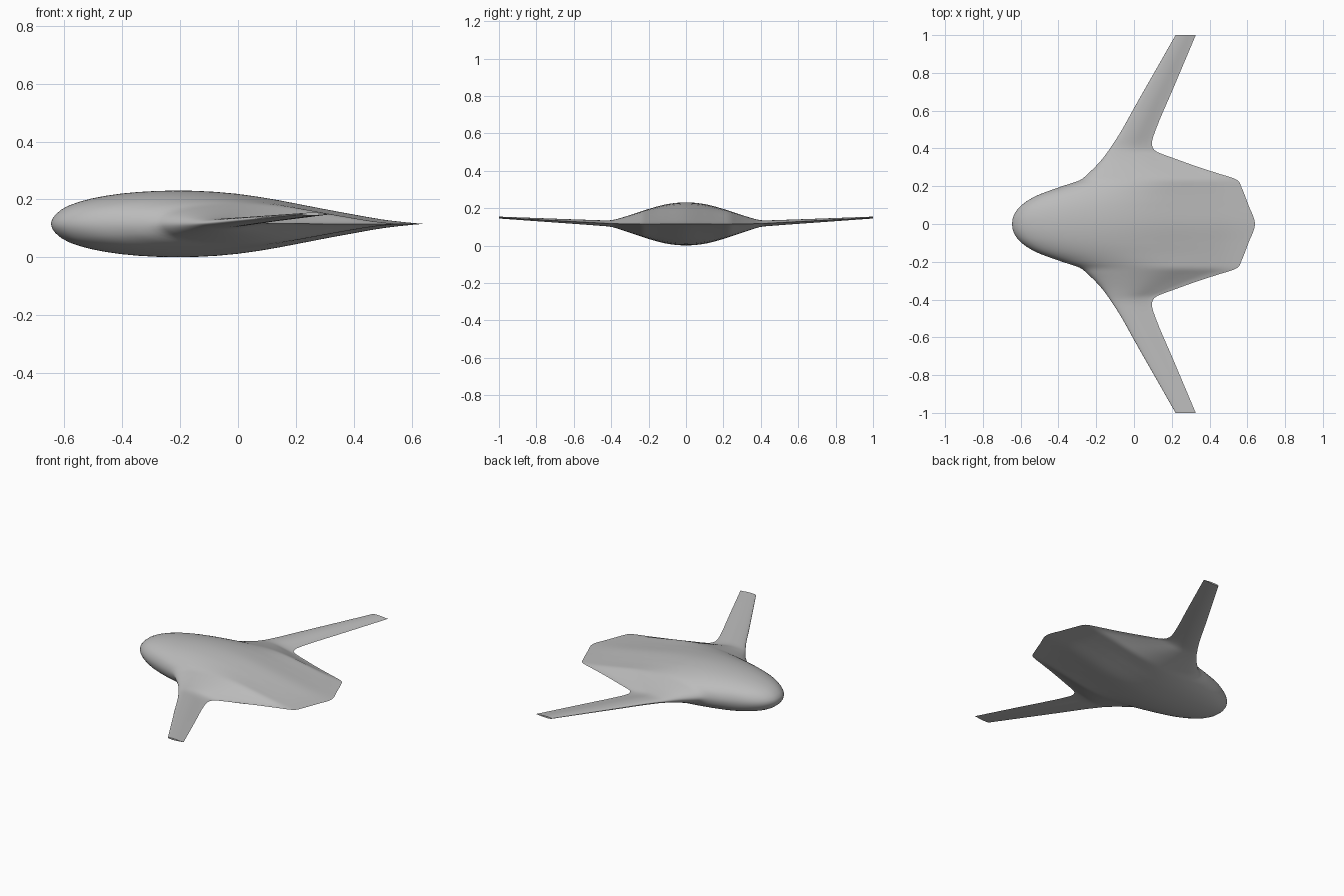
import bpy, bmesh, math

cube = bpy.data.objects.get("Cube")
if cube:
    bpy.data.objects.remove(cube, do_unlink=True)


def smooth_curve(points):
    """Return a smooth function through (t, value) points."""
    def slope(i):
        a, b = points[max(i - 1, 0)], points[min(i + 1, len(points) - 1)]
        return (b[1] - a[1]) / (b[0] - a[0])

    def evaluate(t):
        i = 0
        while i < len(points) - 2 and t > points[i + 1][0]:
            i += 1
        (t0, v0), (t1, v1) = points[i], points[i + 1]
        w = t1 - t0
        k = min(max((t - t0) / w, 0), 1)
        return ((2 * k**3 - 3 * k**2 + 1) * v0 + (k**3 - 2 * k**2 + k) * w * slope(i)
                + (3 * k**2 - 2 * k**3) * v1 + (k**3 - k**2) * w * slope(i + 1))
    return evaluate


def span_curve(*points):
    """Curve over the half span, made symmetric about the centreline."""
    return smooth_curve([(-points[1][0], points[1][1])] + list(points))


# Planform, thickness and dihedral as functions of distance from the centreline
leading = span_curve((0, -.645), (.05, -.634), (.1, -.595), (.15, -.515), (.2, -.38),
                     (.23, -.29), (.26, -.25), (.33, -.18), (.4, -.127), (.5, -.063),
                     (.617, .002), (.81, .112), (1, .22))
trailing = span_curve((0, .64), (.1, .606), (.2, .567), (.23, .55), (.245, .52),
                      (.26, .47), (.3, .345), (.35, .205), (.38, .125), (.395, .105),
                      (.415, .096), (.44, .096), (.48, .108), (.55, .135), (.7, .2),
                      (1, .327))
thickness = span_curve((0, .115), (.1, .106), (.2, .08), (.3, .047), (.36, .028),
                       (.4, .018), (.45, .015), (1, .005))
height = span_curve((0, .116), (.3, .116), (.4, .118), (.5, .123), (1, .15))

# Symmetric airfoil with a thin tail, indexed by root of the chord fraction
profile = [(0, 0), (.015, .31), (.035, .48), (.07, .64), (.113, .77), (.19, .91),
           (.27, .98), (.346, 1), (.42, .975), (.5, .9), (.58, .77), (.657, .61),
           (.735, .44), (.813, .28), (.89, .13), (.95, .05), (1, 0)]
airfoil = smooth_curve([(math.sqrt(s), h) for s, h in profile])

# Loft one closed airfoil ring per span station
steps = 28
chordwise = [(1 - math.cos(math.pi * i / steps)) / 2 for i in range(steps + 1)]
outline = ([(s, 1) for s in reversed(chordwise)]
           + [(s, -1) for s in chordwise[1:-1]])
half = [i / 100 for i in range(1, 50)] + [i / 20 for i in range(10, 21)]
stations = [-y for y in reversed(half)] + [0] + half

bm = bmesh.new()
rings = []
for y in stations:
    d = abs(y)
    x0, x1 = leading(d), trailing(d)
    rings.append([bm.verts.new((x0 + (x1 - x0) * s, y,
                                height(d) + side * thickness(d) * airfoil(math.sqrt(s))))
                  for s, side in outline])
count = len(outline)
for a, b in zip(rings, rings[1:]):
    for i in range(count):
        j = (i + 1) % count
        bm.faces.new((a[i], a[j], b[j], b[i]))

# Wing tip caps
bm.faces.new(rings[0])
bm.faces.new(rings[-1])
bmesh.ops.recalc_face_normals(bm, faces=bm.faces)

mesh = bpy.data.meshes.new("blended_wing_body")
bm.to_mesh(mesh)
bm.free()
body = bpy.data.objects.new("blended_wing_body", mesh)
bpy.context.collection.objects.link(body)

# Plain grey skin
grey = bpy.data.materials.new("light_grey")
grey.use_nodes = True
colour = (.5, .5, .5, 1)
grey.diffuse_color = colour
grey.node_tree.nodes["Principled BSDF"].inputs["Base Color"].default_value = colour
mesh.materials.append(grey)

bpy.ops.object.select_all(action='DESELECT')
body.select_set(True)
bpy.context.view_layer.objects.active = body
bpy.ops.object.shade_smooth_by_angle(angle=math.radians(60))
